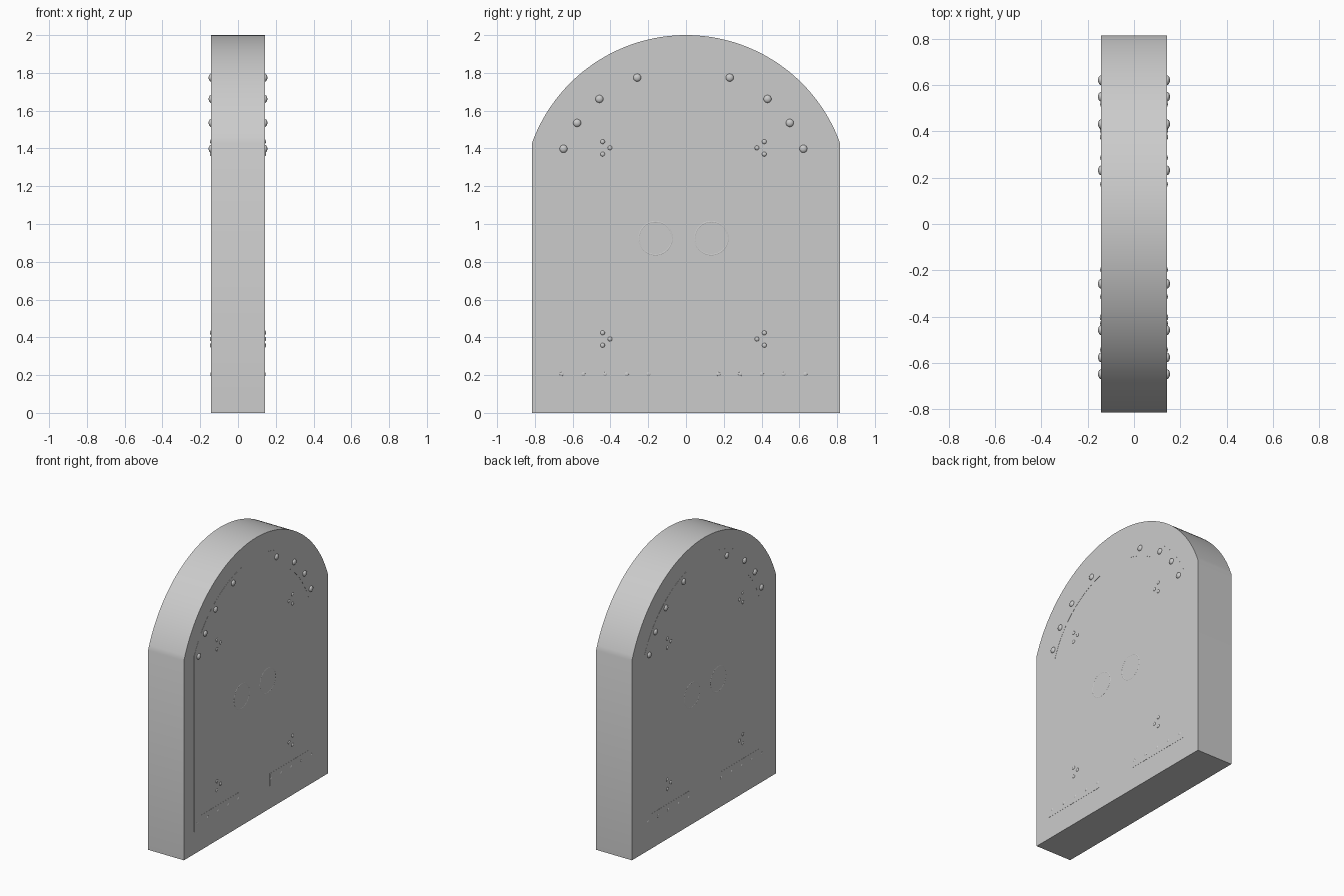
import bpy, bmesh
from math import sin, cos, pi, asin, acos, radians
from mathutils import Matrix

if "Cube" in bpy.data.objects:
    bpy.data.objects.remove(bpy.data.objects["Cube"])

HALF_T, HALF_W, SPRING, TOP = 0.142, 0.815, 1.43, 2.0
H = TOP - SPRING
RAD = (HALF_W ** 2 + H ** 2) / (2 * H)
CZ = TOP - RAD
MID = -0.0135          # the two leaves meet slightly off centre


def finish(bm, name):
    bmesh.ops.recalc_face_normals(bm, faces=bm.faces)
    me = bpy.data.meshes.new(name)
    bm.to_mesh(me)
    bm.free()
    ob = bpy.data.objects.new(name, me)
    bpy.context.collection.objects.link(ob)
    bpy.context.view_layer.objects.active = ob
    ob.select_set(True)
    bpy.ops.object.shade_smooth_by_angle(angle=radians(30))
    ob.select_set(False)
    return ob


def prism(name, outline, x0, x1):
    bm = bmesh.new()
    f = bm.faces.new([bm.verts.new((x0, y, z)) for y, z in outline])
    ext = bmesh.ops.extrude_face_region(bm, geom=[f])
    verts = [v for v in ext["geom"] if isinstance(v, bmesh.types.BMVert)]
    bmesh.ops.translate(bm, verts=verts, vec=(x1 - x0, 0, 0))
    return finish(bm, name)


def arc(r, a0, a1, n, cy=0.0, cz=CZ):
    # angles are measured from straight up towards +y
    return [(cy + r * sin(a0 + (a1 - a0) * i / n), cz + r * cos(a0 + (a1 - a0) * i / n))
            for i in range(n + 1)]


def studs(name, points, r, rise):
    # domed studs mirrored over both leaves and both faces
    bm = bmesh.new()
    for y, z in points:
        for sx in (-1, 1):
            for sy in (-1, 1):
                m = (Matrix.Translation((sx * HALF_T, MID + sy * y, z))
                     @ Matrix.Diagonal((rise / r, 1, 1, 1)) @ Matrix.Rotation(pi / 2, 4, 'Y'))
                bmesh.ops.create_uvsphere(bm, u_segments=16, v_segments=10, radius=r, matrix=m)
    return finish(bm, name)


# Arched slab
a = asin(HALF_W / RAD)
prism("door_slab", [(HALF_W, 0), (-HALF_W, 0)] + arc(RAD, -a, a, 64), -HALF_T, HALF_T)

# Nearly flush C-shaped strap and pull ring on each leaf
EPS = 0.001
for side, s in (("left", -1), ("right", 1)):
    r_in, r_out, cz = 0.65, 0.75, 1.115
    y_in, y_out, y_end = 0.615, 0.685, 0.15
    outer = arc(r_out, asin(y_end / r_out), asin(y_out / r_out), 20, cz=cz)
    inner = arc(r_in, asin(y_in / r_in), asin(y_end / r_in), 20, cz=cz)
    loop = outer + [(y_out, 0.16), (y_end + 0.02, 0.16), (y_end + 0.02, 0.25), (y_in, 0.25)] + inner
    prism(side + "_strap", [(MID + s * y, z) for y, z in loop], -HALF_T - EPS, HALF_T + EPS)
    for sx in (-1, 1):
        bpy.ops.mesh.primitive_torus_add(
            major_radius=0.088, minor_radius=0.008, major_segments=32, minor_segments=8,
            location=(sx * (HALF_T - 0.0065), MID + s * 0.148, 0.925), rotation=(0, pi / 2, 0))
        ring = bpy.context.object
        ring.name = side + "_pull_ring"
        bpy.ops.object.shade_smooth_by_angle(angle=radians(60))
        ring.select_set(False)

# Large studs on the arch, triplets at the hinges, small row at the base
studs("arch_studs", [(0.245, 1.775), (0.445, 1.662), (0.563, 1.535), (0.635, 1.398)], 0.021, 0.0135)
studs("hinge_studs", [(y, zc + dz) for zc in (1.403, 0.391)
                      for y, dz in ((0.428, 0.033), (0.428, -0.033), (0.389, 0))], 0.012, 0.006)
studs("base_studs", [(0.185 + 0.115 * i, 0.205) for i in range(5)], 0.011, 0.004)
